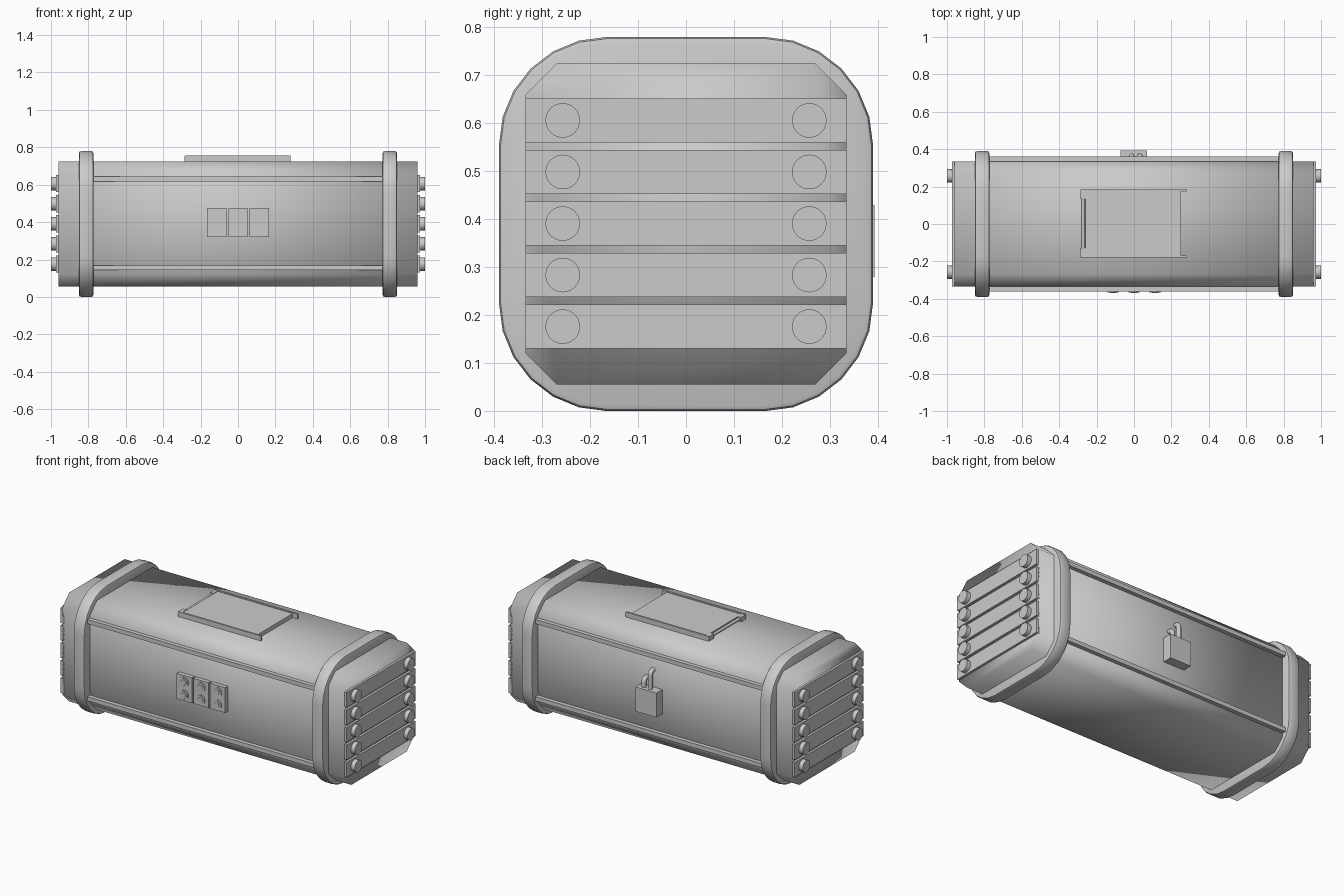
import bpy, bmesh, math
from mathutils import Vector

cube = bpy.data.objects.get("Cube")
if cube:
    bpy.data.objects.remove(cube, do_unlink=True)

MID_Z = 0.39


def finish(name, bm, smooth=None):
    bmesh.ops.recalc_face_normals(bm, faces=bm.faces)
    mesh = bpy.data.meshes.new(name)
    bm.to_mesh(mesh)
    bm.free()
    obj = bpy.data.objects.new(name, mesh)
    bpy.context.collection.objects.link(obj)
    if smooth is not None:
        bpy.ops.object.select_all(action='DESELECT')
        obj.select_set(True)
        bpy.context.view_layer.objects.active = obj
        bpy.ops.object.shade_smooth_by_angle(angle=math.radians(smooth))
    return obj


def box(name, x, y, z):
    """Box from (min, max) pairs on each axis."""
    bm = bmesh.new()
    bmesh.ops.create_cube(bm, size=1)
    for v in bm.verts:
        v.co = Vector([(r[0] + r[1]) / 2 + c * (r[1] - r[0])
                       for c, r in zip(v.co, (x, y, z))])
    return finish(name, bm)


def rod(name, start, end, radius, sides=24):
    """Cylinder between two points."""
    start, end = Vector(start), Vector(end)
    axis = end - start
    bm = bmesh.new()
    bmesh.ops.create_cone(bm, cap_ends=True, segments=sides, radius1=radius,
                          radius2=radius, depth=axis.length)
    turn = axis.to_track_quat('Z', 'Y')
    for v in bm.verts:
        v.co = turn @ v.co + (start + end) / 2
    return finish(name, bm, 40)


def rounded_slab(name, x, half, radius, segments, edge=0, smooth=180):
    """Rounded square in the YZ plane, extruded along X."""
    bm = bmesh.new()
    flat = half - radius
    ring = []
    for q, (sy, sz) in enumerate(((1, 1), (-1, 1), (-1, -1), (1, -1))):
        for i in range(segments + 1):
            a = math.pi / 2 * (q + i / segments)
            ring.append(bm.verts.new((x[0], sy * flat + radius * math.cos(a),
                                      MID_Z + sz * flat + radius * math.sin(a))))
    face = bm.faces.new(ring)
    ext = bmesh.ops.extrude_face_region(bm, geom=[face])
    for v in ext['geom']:
        if isinstance(v, bmesh.types.BMVert):
            v.co.x = x[1]
    if edge:
        rims = [e for e in bm.edges if abs(e.verts[0].co.x - e.verts[1].co.x) < 1e-5]
        bmesh.ops.bevel(bm, geom=rims, offset=edge, segments=2, profile=0.5,
                        affect='EDGES')
    return finish(name, bm, smooth)


# Container body with chamfered long edges
rounded_slab("body", (-0.96, 0.96), 0.335, 0.066, 1)

for side, s in (("left", 1), ("right", -1)):
    # Bumper ring near each end
    rounded_slab(f"{side}_bumper_ring", sorted((s * 0.773, s * 0.85)), 0.39, 0.225, 6,
                 edge=0.012, smooth=40)
    # End planks, each held by two bolts
    for i in range(5):
        z = 0.176 + i * 0.1075
        box(f"{side}_end_plank_{i + 1}", sorted((s * 0.95, s * 0.974)),
            (-0.335, 0.335), (z - 0.046, z + 0.046))
        for y in (-0.257, 0.257):
            rod(f"{side}_end_bolt", (s * 0.965, y, z), (s * 1.0, y, z), 0.036, 32)

# Long rails on front and back
for side, s in (("front", -1), ("back", 1)):
    for level, z in (("lower", 0.156), ("upper", 0.631)):
        box(f"{side}_{level}_rail", (-0.78, 0.78),
            sorted((s * 0.32, s * 0.36)), (z - 0.013, z + 0.013))

# Top hatch: panel, side strips and hinge
box("hatch_panel", (-0.26, 0.25), (-0.172, 0.178), (0.71, 0.75))
for name, y in (("front", -0.174), ("back", 0.18)):
    box(f"hatch_{name}_strip", (-0.282, 0.282), (y - 0.006, y + 0.006), (0.71, 0.755))
    inner = y * 0.88
    box(f"hatch_{name}_hinge_block", (-0.285, -0.26),
        (inner - 0.025, inner + 0.025), (0.715, 0.753))
rod("hatch_hinge_pin", (-0.271, -0.17, 0.74), (-0.271, 0.175, 0.74), 0.009, 12)

# Front button plates with slotted knobs
for i, x in enumerate((-0.113, 0.0, 0.113)):
    box(f"button_plate_{i + 1}", (x - 0.052, x + 0.052), (-0.36, -0.325), (0.32, 0.475))
    for z in (0.357, 0.437):
        rod("button", (x, -0.35, z), (x, -0.365, z), 0.029, 20)
        rod("button_core", (x, -0.36, z), (x, -0.368, z), 0.016, 8)
        box("button_bar", (x - 0.021, x + 0.021), (-0.367, -0.36), (z - 0.004, z + 0.004))
        box("button_post", (x - 0.004, x + 0.004), (-0.367, -0.36), (z - 0.021, z + 0.021))

# Back junction box with two bent pipes
box("junction_box", (-0.073, 0.07), (0.325, 0.393), (0.28, 0.43))
for name, x, top in (("long", -0.012, 0.55), ("short", 0.032, 0.495)):
    curve = bpy.data.curves.new(f"{name}_pipe", 'CURVE')
    curve.dimensions = '3D'
    curve.bevel_depth = 0.014
    curve.bevel_resolution = 3
    spline = curve.splines.new('POLY')
    path = [(x, 0.364, 0.42)]
    for i in range(6):
        a = math.pi / 2 * i / 5
        path.append((x, 0.342 + 0.022 * math.cos(a), top - 0.036 + 0.022 * math.sin(a)))
    path.append((x, 0.32, top - 0.014))
    spline.points.add(len(path) - 1)
    for p, co in zip(spline.points, path):
        p.co = (*co, 1)
    spline.use_smooth = True
    pipe = bpy.data.objects.new(f"{name}_pipe", curve)
    bpy.context.collection.objects.link(pipe)
